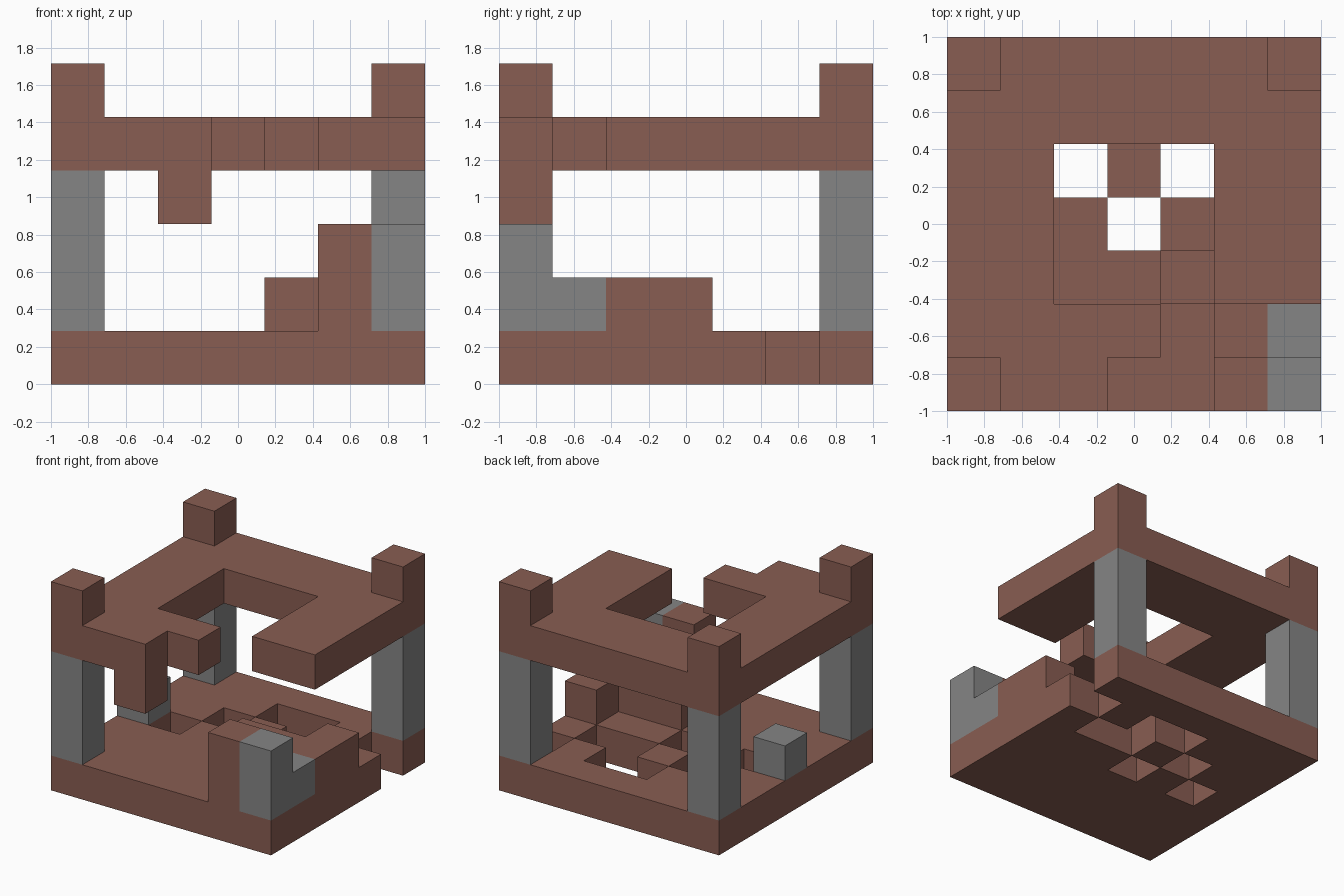
import bpy
import bmesh
from itertools import product
from mathutils import Vector

U = 2 / 7  # edge of one block

if "Cube" in bpy.data.objects:
    bpy.data.objects.remove(bpy.data.objects["Cube"], do_unlink=True)


def make_material(name, rgb):
    mat = bpy.data.materials.new(name)
    mat.use_nodes = True
    color = (*rgb, 1)
    mat.diffuse_color = color
    mat.node_tree.nodes["Principled BSDF"].inputs["Base Color"].default_value = color
    return mat


brick = make_material("brick_brown", (0.25, 0.11, 0.084))
stone = make_material("stone_grey", (0.235, 0.235, 0.235))


def box(x, y, z):
    """Blocks in inclusive index ranges (x from left edge, y from front, z up)."""
    return set(product(*(range(a, b + 1) for a, b in (x, y, z))))


def column(x, y, z):
    return box((x, x), (y, y), z)


parts = {}

# Floor slab with broken-out holes and a notch in one side
holes = [(6, 5), (5, 4), (4, 4), (4, 5), (3, 5), (3, 3), (2, 4), (1, 3)]
floor = box((0, 6), (0, 6), (0, 0))
for hx, hy in holes:
    floor -= column(hx, hy, (0, 0))
parts["floor_slab"] = (floor, brick)

# Upper gallery: ring with an open middle and a collapsed front corner
ring = box((0, 6), (0, 6), (4, 4)) - box((2, 4), (2, 4), (4, 4))
ring -= box((4, 6), (0, 1), (4, 4)) | column(3, 0, (4, 4))
parts["upper_gallery"] = (ring, brick)
parts["hanging_block"] = (column(2, 0, (3, 3)), brick)

# Three standing corners: stone pillar below, battlement above
for name, px, py in (("front_right", 0, 0), ("back_right", 0, 6), ("back_left", 6, 6)):
    parts[name + "_pillar"] = (column(px, py, (1, 3)), stone)
    parts[name + "_battlement"] = (column(px, py, (5, 5)), brick)

# Ruined corner: broken pillar and the rubble around it
parts["broken_pillar"] = (column(6, 0, (1, 2)) | column(6, 1, (1, 1)), stone)
parts["rubble_heap"] = (
    column(5, 0, (1, 2)) | column(5, 1, (1, 1))
    | box((4, 6), (2, 2), (1, 1)) | column(6, 3, (1, 1)), brick)
parts["loose_stone"] = (column(0, 3, (1, 1)), stone)

occupied = set().union(*(cells for cells, _ in parts.values()))


def build(name, cells, mat):
    """One mesh per part, with faces only where no block adjoins."""
    bm = bmesh.new()
    for cell in sorted(cells):
        for axis, side in product(range(3), (0, 1)):
            near = list(cell)
            near[axis] += 2 * side - 1
            if tuple(near) in occupied:
                continue
            corners = []
            for s, t in ((0, 0), (1, 0), (1, 1), (0, 1)):
                p = Vector(cell)
                p[axis] += side
                p[(axis + 1) % 3] += s
                p[(axis + 2) % 3] += t
                corners.append(bm.verts.new((p.x * U - 1, p.y * U - 1, p.z * U)))
            bm.faces.new(corners if side else corners[::-1])
    bmesh.ops.remove_doubles(bm, verts=bm.verts, dist=0.001)
    mesh = bpy.data.meshes.new(name)
    bm.to_mesh(mesh)
    bm.free()
    mesh.materials.append(mat)
    bpy.context.collection.objects.link(bpy.data.objects.new(name, mesh))


for part_name, (part_cells, part_mat) in parts.items():
    build(part_name, part_cells, part_mat)
